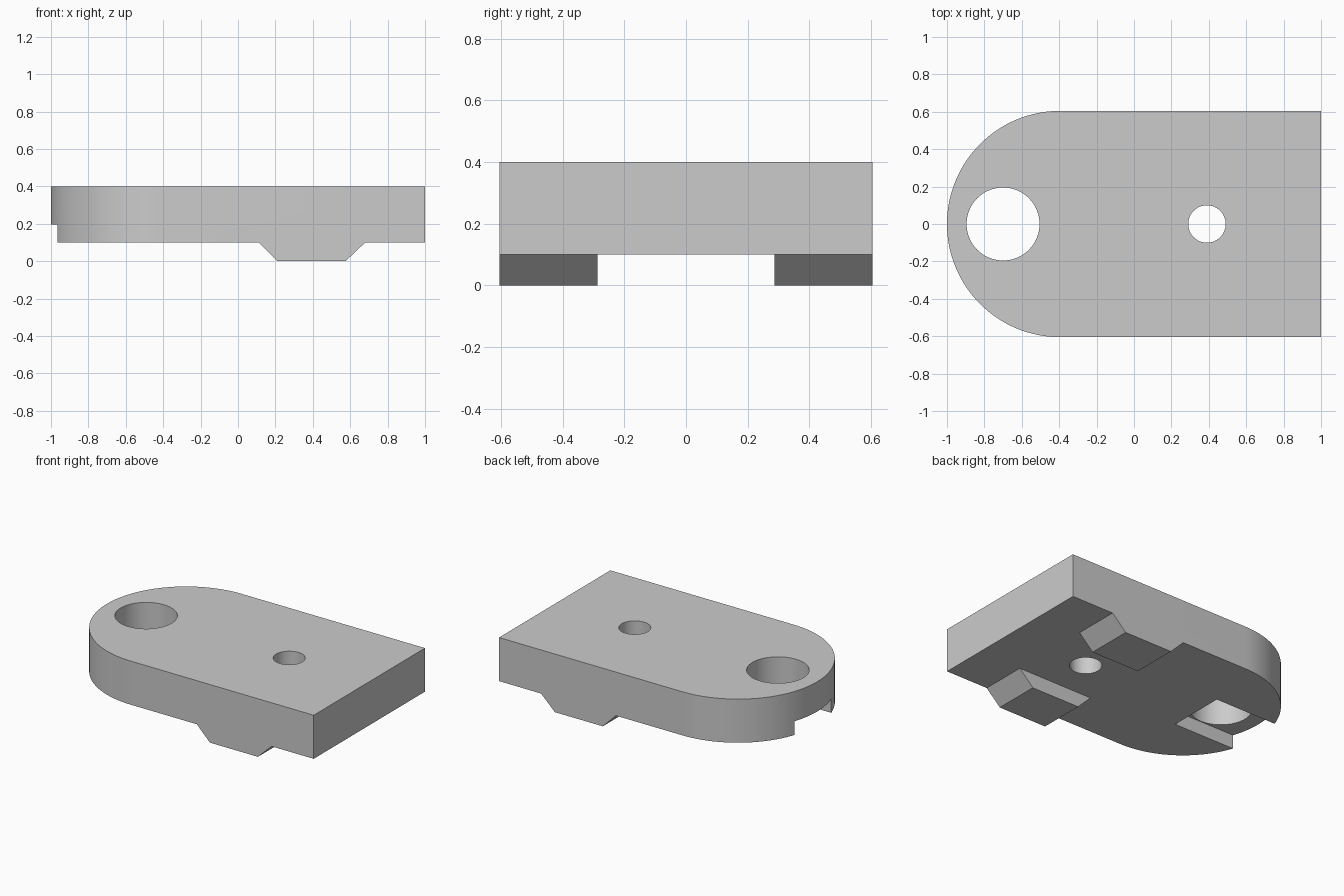
import bpy, bmesh, math
from mathutils import Matrix

cube = bpy.data.objects.get("Cube")
if cube:
    bpy.data.objects.remove(cube, do_unlink=True)

HALF_W = 0.605           # half width and nose radius
BOTTOM, TOP = 0.10, 0.40

grey = bpy.data.materials.new("plain grey")
grey.use_nodes = True
colour = (0.6, 0.6, 0.6, 1)
grey.diffuse_color = colour
grey.node_tree.nodes["Principled BSDF"].inputs["Base Color"].default_value = colour


def prism(name, outline, start, end, upright=False):
    """Extrude an outline along z, or along y when upright."""
    bm = bmesh.new()
    if upright:
        verts = [bm.verts.new((a, start, b)) for a, b in outline]
        move = (0, end - start, 0)
    else:
        verts = [bm.verts.new((a, b, start)) for a, b in outline]
        move = (0, 0, end - start)
    face = bm.faces.new(verts)
    new = bmesh.ops.extrude_face_region(bm, geom=[face])["geom"]
    bmesh.ops.translate(bm, vec=move, verts=[v for v in new if isinstance(v, bmesh.types.BMVert)])
    bmesh.ops.recalc_face_normals(bm, faces=bm.faces)
    mesh = bpy.data.meshes.new(name)
    bm.to_mesh(mesh)
    bm.free()
    mesh.materials.append(grey)
    obj = bpy.data.objects.new(name, mesh)
    bpy.context.collection.objects.link(obj)
    return obj


def arc(cx, radius, first, last, steps):
    angles = [first + (last - first) * i / steps for i in range(steps + 1)]
    return [(cx + radius * math.cos(a), radius * math.sin(a)) for a in angles]


def combine(target, tool, operation):
    bpy.context.view_layer.objects.active = target
    mod = target.modifiers.new(tool.name, "BOOLEAN")
    mod.operation, mod.object, mod.solver = operation, tool, "EXACT"
    bpy.ops.object.modifier_apply(modifier=mod.name)
    bpy.data.objects.remove(tool, do_unlink=True)


# Plate with a half-round nose
nose = arc(HALF_W - 1, HALF_W, math.pi / 2, math.pi * 1.5, 64)
plate = prism("mounting_plate", nose + [(1, -HALF_W), (1, HALF_W)], BOTTOM, TOP)

# Tapered feet under both long edges, rooted inside the plate
foot = [(0.11, 0.2), (0.11, BOTTOM), (0.21, 0), (0.575, 0), (0.68, BOTTOM), (0.68, 0.2)]
for side in (-1, 1):
    combine(plate, prism("foot", foot, side * 0.287, side * HALF_W, True), "UNION")

# Large and small through holes
for cx, radius in ((-0.7, 0.195), (0.39, 0.1)):
    circle = arc(cx, radius, 0, math.tau, 64)[:-1]
    combine(plate, prism("hole_cutter", circle, -0.1, 0.5), "DIFFERENCE")

# Open slot under the nose
slot = [(-1.1, -0.2), (-0.5, -0.2), (-0.5, 0.2), (-1.1, 0.2)]
combine(plate, prism("slot_cutter", slot, 0, 0.195), "DIFFERENCE")

# Smooth the curved walls, keep edges sharp
bpy.ops.object.select_all(action="DESELECT")
plate.select_set(True)
bpy.context.view_layer.objects.active = plate
bpy.ops.object.shade_smooth_by_angle(angle=math.radians(30))
